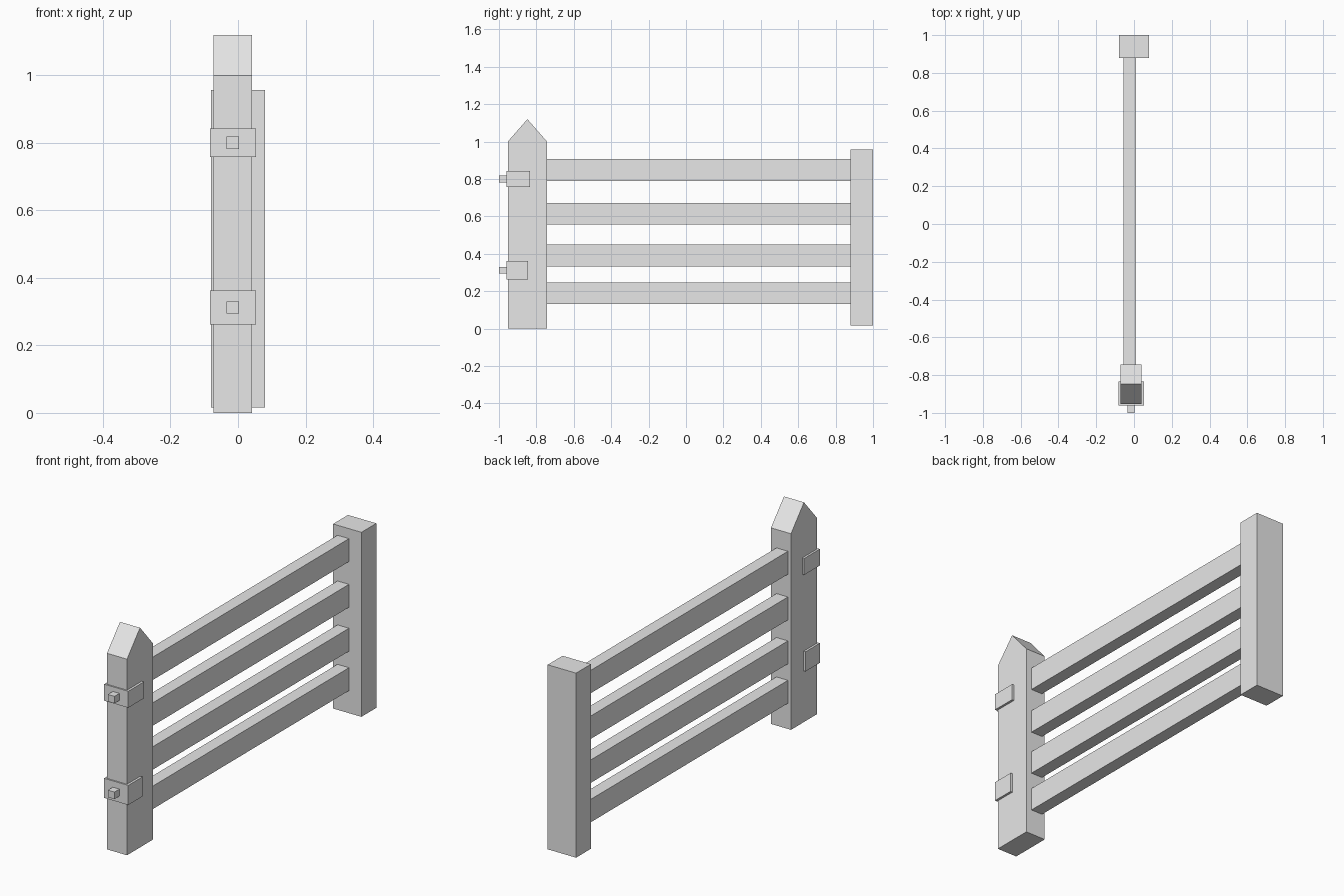
import bpy
import bmesh

if "Cube" in bpy.data.objects:
    bpy.data.objects.remove(bpy.data.objects["Cube"], do_unlink=True)

grey = bpy.data.materials.new("plain_grey")
grey.use_nodes = True
colour = (0.8, 0.8, 0.8, 1)
grey.diffuse_color = colour
grey.node_tree.nodes["Principled BSDF"].inputs["Base Color"].default_value = colour


def extrude_profile(name, outline, x0, x1):
    """Extrude a closed (y, z) outline across x."""
    bm = bmesh.new()
    face = bm.faces.new([bm.verts.new((x0, y, z)) for y, z in outline])
    result = bmesh.ops.extrude_face_region(bm, geom=[face])
    moved = [v for v in result["geom"] if isinstance(v, bmesh.types.BMVert)]
    bmesh.ops.translate(bm, verts=moved, vec=(x1 - x0, 0, 0))
    bmesh.ops.recalc_face_normals(bm, faces=bm.faces)
    mesh = bpy.data.meshes.new(name)
    bm.to_mesh(mesh)
    bm.free()
    mesh.materials.append(grey)
    obj = bpy.data.objects.new(name, mesh)
    bpy.context.collection.objects.link(obj)
    return obj


def box(name, x, y, z):
    outline = [(y[0], z[0]), (y[1], z[0]), (y[1], z[1]), (y[0], z[1])]
    return extrude_profile(name, outline, *x)


# Pointed hinge post and plain latch post
extrude_profile("hinge_post",
                [(-0.953, 0), (-0.743, 0), (-0.743, 1.0), (-0.848, 1.12), (-0.953, 1.0)],
                -0.072, 0.041)
box("latch_post", (-0.08, 0.08), (0.88, 1.0), (0.016, 0.957))

# Four horizontal rails between the posts
for i, bottom in enumerate((0.131, 0.332, 0.556, 0.789)):
    box(f"rail_{i + 1}", (-0.055, 0.01), (-0.745, 0.882), (bottom, bottom + 0.117))

# Hinge straps around the post, each with a square pin
for label, centre, half, back in (("lower", 0.312, 0.05, -0.845),
                                  ("upper", 0.8, 0.042, -0.834)):
    box(f"{label}_hinge_strap", (-0.083, 0.053), (-0.96, back),
        (centre - half, centre + half))
    box(f"{label}_hinge_pin", (-0.034, 0.003), (-1.0, -0.958),
        (centre - 0.018, centre + 0.018))
